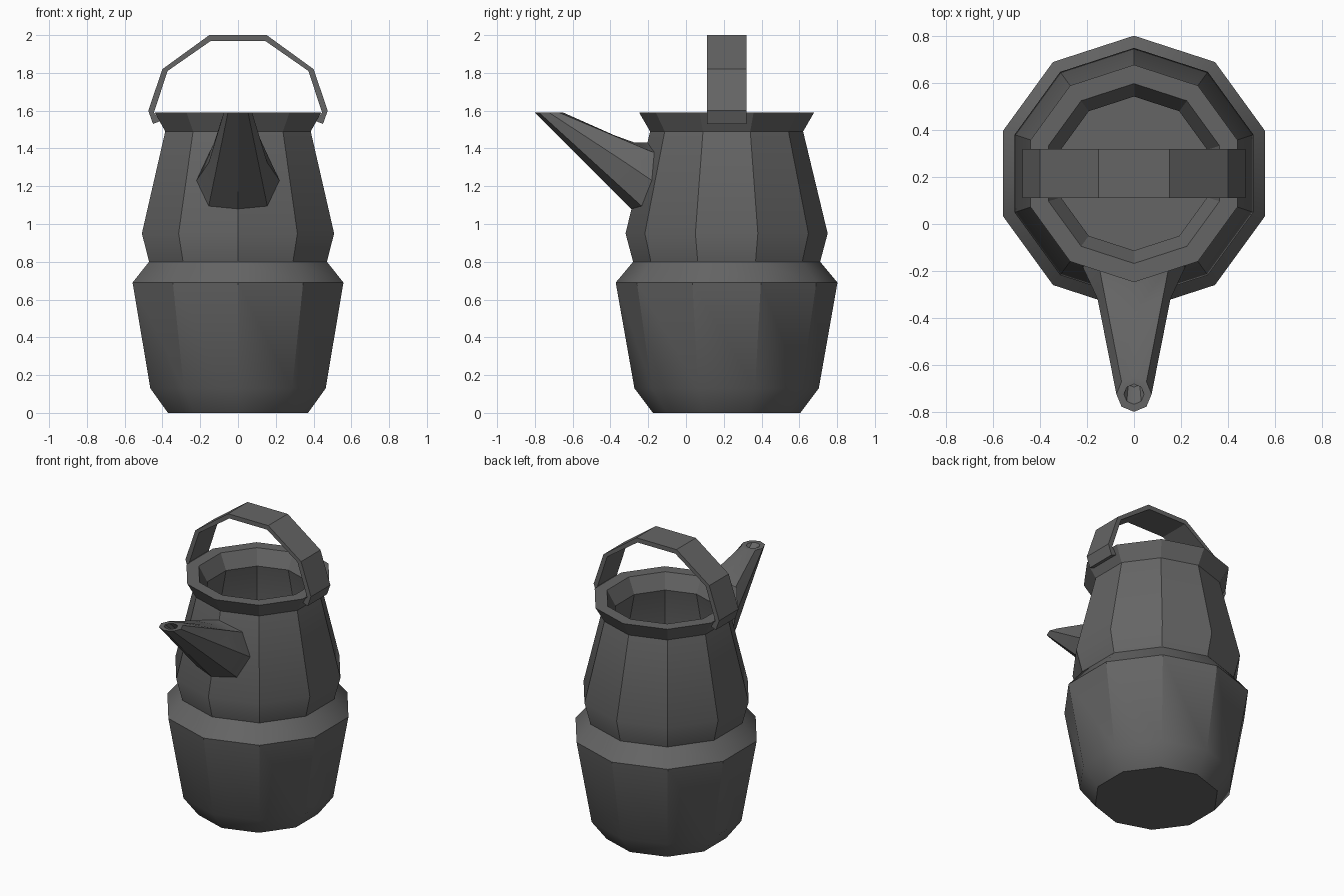
import bpy, bmesh, math
from mathutils import Vector

if "Cube" in bpy.data.objects:
    bpy.data.objects.remove(bpy.data.objects["Cube"])

iron = bpy.data.materials.new("dark_iron_grey")
iron.diffuse_color = (0.13, 0.13, 0.13, 1)
iron.use_nodes = True
iron.node_tree.nodes["Principled BSDF"].inputs["Base Color"].default_value = iron.diffuse_color
CY = 0.215  # body axis


def loft(name, rings, close_ends=True):
    """Skin a list of closed point rings, capping both ends."""
    bm = bmesh.new()
    vr = [[bm.verts.new(p) for p in r] for r in rings]
    n = len(vr[0])
    for a, b in zip(vr, vr[1:]):
        for i in range(n):
            j = (i + 1) % n
            bm.faces.new((a[i], a[j], b[j], b[i]))
    if close_ends:
        bm.faces.new(vr[0][::-1])
        bm.faces.new(vr[-1])
    bmesh.ops.recalc_face_normals(bm, faces=bm.faces)
    me = bpy.data.meshes.new(name)
    bm.to_mesh(me)
    bm.free()
    me.materials.append(iron)
    ob = bpy.data.objects.new(name, me)
    bpy.context.collection.objects.link(ob)
    bpy.ops.object.select_all(action='DESELECT')
    ob.select_set(True)
    bpy.context.view_layer.objects.active = ob
    bpy.ops.object.shade_smooth_by_angle(angle=math.radians(30))
    return ob


def decagon(r, z):
    return [(r * math.sin(i * math.tau / 10), CY + r * math.cos(i * math.tau / 10), z)
            for i in range(10)]


# hollow ten-sided pot: outer wall up, rim, inner wall down
outer = [(.39, 0), (.488, .13), (.587, .69), (.495, .80), (.535, .95), (.405, 1.49), (.463, 1.59)]
inner = [(.383, 1.59), (.328, 1.49), (.457, .95), (.415, .80), (.505, .67), (.415, .16), (.35, .08)]
loft("pot_body", [decagon(r, z) for r, z in outer + inner])


# eight-sided spout: half rings (bottom to top) mirrored across x
def mirrored(half):
    return half + [(-x, y, z) for x, y, z in half[-2:0:-1]]


def octagon(r, y, z):
    return mirrored([(r * math.sin(a * math.pi / 4), y - r * math.cos(a * math.pi / 4), z)
                     for a in range(5)])


base = [(0, -.29, 1.08), (.155, -.235, 1.095), (.22, -.18, 1.23), (.15, -.175, 1.38), (0, -.275, 1.432)]
tip = octagon(.075, -.725, 1.59)
middle = [tuple(Vector(t).lerp(Vector(b), .75)) for t, b in zip(tip[:5], base)]
middle[2] = (.155, -.32, 1.325)
middle[4] = (0, -.38, 1.47)
root = [(x * .95, y + (.1 if i == 4 else .05), z) for i, (x, y, z) in enumerate(base)]
loft("spout", [mirrored(root), mirrored(base), mirrored(middle), tip,
               octagon(.043, -.725, 1.59), octagon(.035, -.66, 1.53)])

# flat strap handle arching over the opening
out_half = [(.45, 1.53), (.475, 1.60), (.40, 1.82), (.152, 2.0)]
in_half = [(.41, 1.545), (.445, 1.59), (.373, 1.81), (.143, 1.97)]


def arch(half):
    return half + [(-x, z) for x, z in half[::-1]]


loft("handle", [[(xo, .11, zo), (xo, .32, zo), (xi, .32, zi), (xi, .11, zi)]
                for (xo, zo), (xi, zi) in zip(arch(out_half), arch(in_half))])
